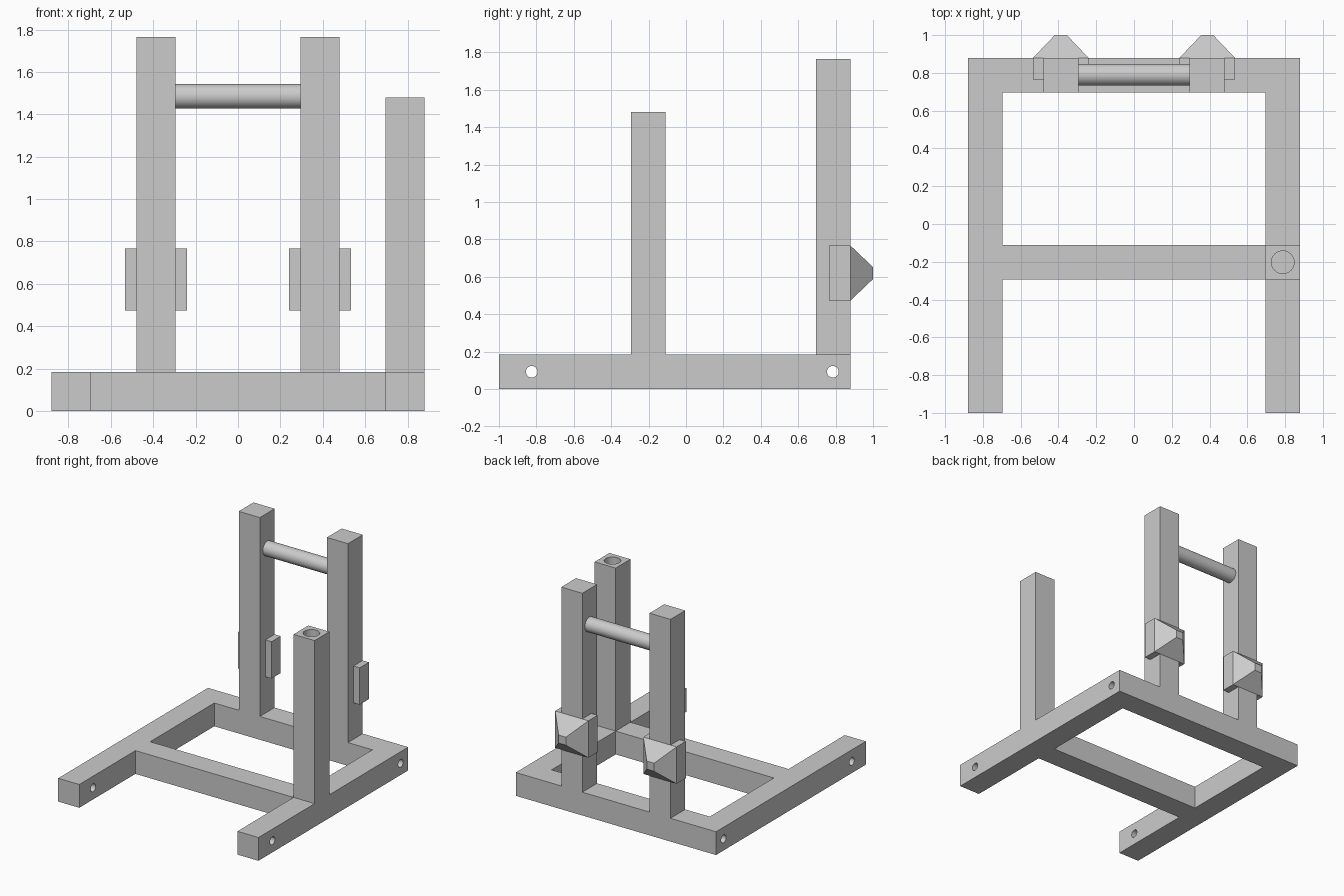
import bpy, bmesh
from math import pi

if "Cube" in bpy.data.objects:
    bpy.data.objects.remove(bpy.data.objects["Cube"])

T = 0.185          # beam thickness
H = 0.88           # half width of the frame


def finish(name, bm):
    bmesh.ops.recalc_face_normals(bm, faces=bm.faces)
    me = bpy.data.meshes.new(name)
    bm.to_mesh(me)
    bm.free()
    ob = bpy.data.objects.new(name, me)
    bpy.context.collection.objects.link(ob)
    return ob


def box(name, x0, x1, y0, y1, z0, z1):
    bm = bmesh.new()
    bmesh.ops.create_cube(bm, size=1)
    for v in bm.verts:
        v.co = (x1 if v.co.x > 0 else x0, y1 if v.co.y > 0 else y0, z1 if v.co.z > 0 else z0)
    return finish(name, bm)


def cylinder(name, r, depth, loc, along_x=False):
    bpy.ops.mesh.primitive_cylinder_add(vertices=48, radius=r, depth=depth, location=loc,
                                        rotation=(0, pi / 2 if along_x else 0, 0))
    ob = bpy.context.object
    ob.name = name
    return ob


def activate(ob):
    bpy.ops.object.select_all(action='DESELECT')
    ob.select_set(True)
    bpy.context.view_layer.objects.active = ob


def cut(ob, cutter):
    cutter.hide_render = True
    activate(ob)
    mod = ob.modifiers.new("cut", 'BOOLEAN')
    mod.operation = 'DIFFERENCE'
    mod.solver = 'EXACT'
    mod.object = cutter
    bpy.ops.object.modifier_apply(modifier=mod.name)
    bpy.data.objects.remove(cutter)


def smooth(ob):
    activate(ob)
    bpy.ops.object.shade_smooth_by_angle(angle=pi / 6)


# Base frame: slab with the middle and front openings cut out, and two cross holes
base = box("base_frame", -H, H, -1, H, 0, T)
inner = H - T
cut(base, box("middle_opening", -inner, inner, -0.11, inner, -0.1, 0.4))
cut(base, box("front_opening", -inner, inner, -1.2, -0.11 - T, -0.1, 0.4))
for y in (-0.825, 0.785):
    cut(base, cylinder("pin_hole", 0.031, 3, (0, y, T / 2), True))
smooth(base)

# Side post with a socket in its top
side_post = box("side_post", inner, H, -0.11 - T, -0.11, T, 1.48)
cut(side_post, cylinder("socket", 0.06, 0.6, (H - T / 2, -0.11 - T / 2, 1.48)))
smooth(side_post)

# Rear posts, each with a tapered block behind it
for side, s in (("left", -1), ("right", 1)):
    cx = s * 0.3875
    box(side + "_rear_post", cx - T / 2, cx + T / 2, inner, H, T, 1.765)
    bm = bmesh.new()
    rings = []
    for y, h in ((0.765, 0.1465), (H, 0.1465), (1.0, 0.032)):
        rings.append([bm.verts.new((cx + a * h, y, 0.62 + b * h))
                      for a, b in ((-1, -1), (1, -1), (1, 1), (-1, 1))])
    for r0, r1 in zip(rings, rings[1:]):
        for i in range(4):
            j = (i + 1) % 4
            bm.faces.new((r0[i], r0[j], r1[j], r1[i]))
    bm.faces.new(rings[0])
    bm.faces.new(rings[-1])
    finish(side + "_tapered_block", bm)

# Round bar between the rear posts
smooth(cylinder("cross_bar", 0.058, 0.6, (0, 0.79, 1.485), True))
